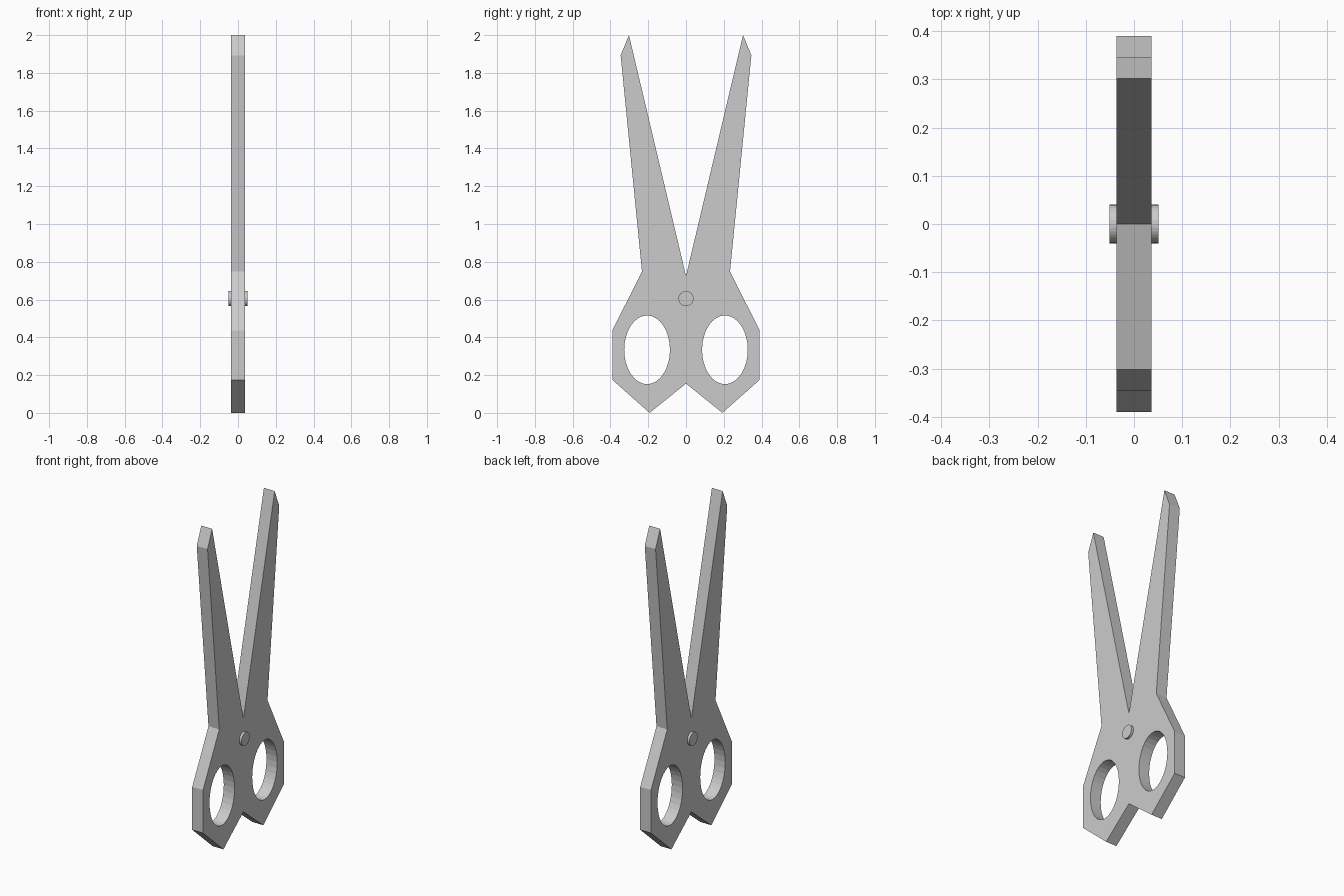
import bpy
import math
from mathutils import Matrix

if "Cube" in bpy.data.objects:
    bpy.data.objects.remove(bpy.data.objects["Cube"])

THICK = 0.073
# one half of the outline (y, z), from top notch round to bottom notch
HALF = [(0, 0.725), (0.302, 2.0), (0.346, 1.893), (0.233, 0.748),
        (0.39, 0.437), (0.39, 0.175), (0.193, 0.0), (0, 0.155)]
outline = HALF + [(-y, z) for y, z in HALF[-2:0:-1]]


def ellipse(cy, cz, ry, rz, n=32):
    return [(cy + ry * math.cos(2 * math.pi * i / n),
             cz + rz * math.sin(2 * math.pi * i / n)) for i in range(n)]


# scissor body: filled outline with two finger holes, extruded along x
loops = [outline] + [ellipse(s * 0.206, 0.334, 0.121, 0.182) for s in (1, -1)]
curve = bpy.data.curves.new("scissor_body", 'CURVE')
curve.dimensions = '2D'
curve.fill_mode = 'BOTH'
curve.extrude = THICK / 2
for pts in loops:
    sp = curve.splines.new('POLY')
    sp.points.add(len(pts) - 1)
    for p, (y, z) in zip(sp.points, pts):
        p.co = (y, z, 0, 1)
    sp.use_cyclic_u = True
body = bpy.data.objects.new("scissor_body", curve)
bpy.context.collection.objects.link(body)
bpy.context.view_layer.objects.active = body
body.select_set(True)
bpy.ops.object.convert(target='MESH')
body = bpy.context.object
body.name = "scissor_body"
# stand the profile up: local x -> y, local y -> z, local z -> x
body.data.transform(Matrix(((0, 0, 1, 0), (1, 0, 0, 0), (0, 1, 0, 0), (0, 0, 0, 1))))
for poly in body.data.polygons:
    poly.use_smooth = False

# pivot pin through both sides
bpy.ops.mesh.primitive_cylinder_add(vertices=32, radius=0.04, depth=0.102,
                                    location=(0, 0, 0.605),
                                    rotation=(0, math.pi / 2, 0))
bpy.context.object.name = "pivot_pin"
